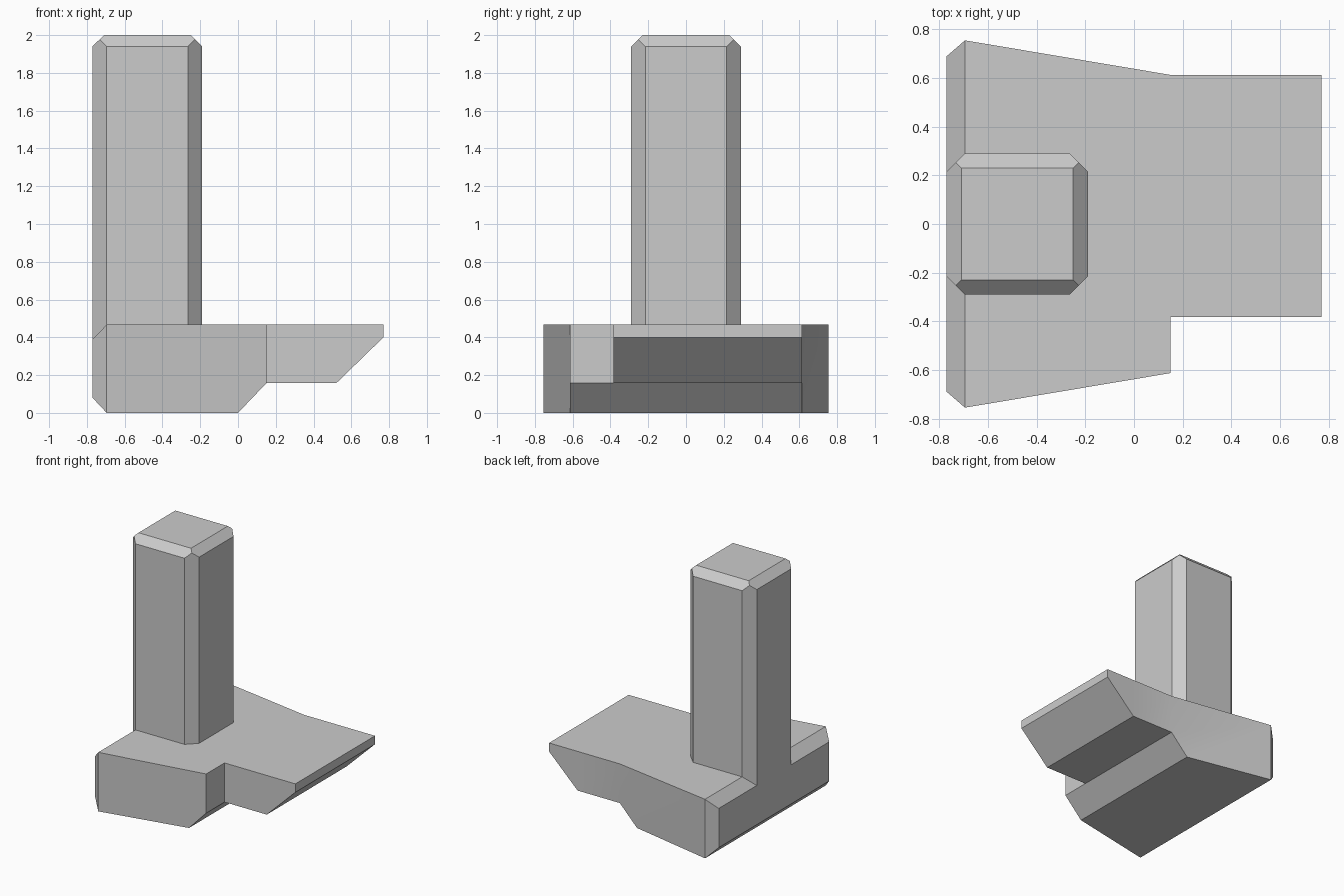
import bpy, bmesh, math
from mathutils import Vector

cube = bpy.data.objects.get("Cube")
if cube:
    bpy.data.objects.remove(cube, do_unlink=True)

# One plain grey for everything
grey = bpy.data.materials.new("plain_grey")
grey.use_nodes = True
colour = (0.6, 0.6, 0.6, 1)
grey.diffuse_color = colour
grey.node_tree.nodes["Principled BSDF"].inputs["Base Color"].default_value = colour


def finish(bm, name):
    bmesh.ops.dissolve_limit(bm, angle_limit=0.005, verts=bm.verts[:], edges=bm.edges[:])
    bmesh.ops.recalc_face_normals(bm, faces=bm.faces[:])
    mesh = bpy.data.meshes.new(name)
    bm.to_mesh(mesh)
    bm.free()
    mesh.materials.append(grey)
    obj = bpy.data.objects.new(name, mesh)
    bpy.context.collection.objects.link(obj)
    bpy.ops.object.select_all(action='DESELECT')
    obj.select_set(True)
    bpy.context.view_layer.objects.active = obj
    bpy.ops.object.shade_smooth_by_angle(angle=math.radians(30))
    return obj


def slice_off(bm, point, normal):
    """Cut away everything beyond a plane and cap the hole."""
    cut = bmesh.ops.bisect_plane(bm, geom=bm.verts[:] + bm.edges[:] + bm.faces[:],
                                 plane_co=point, plane_no=normal, clear_outer=True)
    edges = [e for e in cut["geom_cut"] if isinstance(e, bmesh.types.BMEdge)]
    bmesh.ops.contextual_create(bm, geom=edges)


# Base body: mirrored side outlines (x, half width, z) bridged across
outline = [(-0.77, 0.69, 0.08), (-0.695, 0.755, 0), (0, 0.613, 0), (0.15, 0.613, 0.157),
           (0.15, 0.613, 0.467), (-0.695, 0.755, 0.467), (-0.77, 0.69, 0.39)]
bm = bmesh.new()
sides = [[bm.verts.new((x, s * y, z)) for x, y, z in outline] for s in (-1, 1)]
for v in sides:
    bm.faces.new((v[0], v[1], v[5], v[6]))
    bm.faces.new(v[1:6])
a, b = sides
for i in range(len(outline)):
    j = (i + 1) % len(outline)
    face = bm.faces.new((a[i], a[j], b[j], b[i]))
    if i == 3:
        end = face

# Base ledge: split the end face and extrude its wider part in two steps
bmesh.ops.bisect_plane(bm, geom=list(end.verts) + list(end.edges) + [end],
                       plane_co=(0, -0.383, 0), plane_no=(0, 1, 0))
ledge = max((f for f in bm.faces if all(abs(v.co.x - 0.15) < 1e-4 for v in f.verts)),
            key=lambda f: f.calc_center_median().y)
for reach, low in ((0.52, 0.157), (0.77, 0.40)):
    new = bmesh.ops.extrude_face_region(bm, geom=[ledge])["geom"]
    if ledge.is_valid:
        bm.faces.remove(ledge)
    ledge = next(g for g in new if isinstance(g, bmesh.types.BMFace))
    for v in ledge.verts:
        v.co.x = reach
        v.co.z = max(v.co.z, low)
finish(bm, "base")

# Column: a block with its upright corners and top rim sliced off
half, low, high = 0.29, 0.39, 2.0
centre = Vector((-0.48, 0, 0))
bm = bmesh.new()
bmesh.ops.create_cube(bm, size=1)
for v in bm.verts:
    v.co = Vector((v.co.x * 2 * half, v.co.y * 2 * half, low if v.co.z < 0 else high)) + centre
for sx in (-1, 1):
    for sy in (-1, 1):
        slice_off(bm, centre + Vector((sx * half, sy * (half - 0.075), 0)), (sx, sy, 0))
for dx, dy in ((1, 0), (-1, 0), (0, 1), (0, -1)):
    slice_off(bm, centre + Vector((dx * half, dy * half, high - 0.06)), (dx, dy, 1))
finish(bm, "column")
